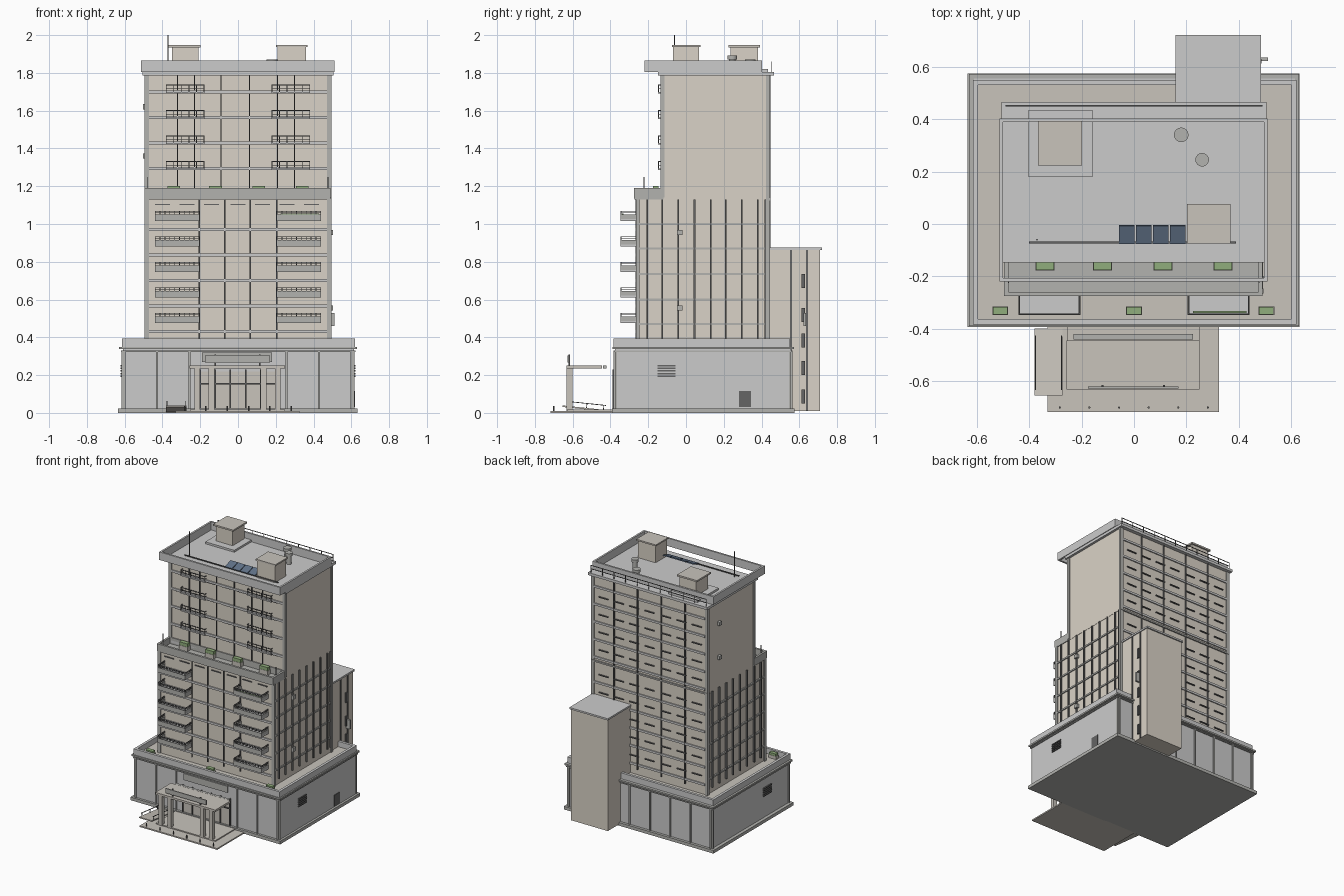
import bpy, bmesh, math
from mathutils import Matrix, Vector


def mat(name, r, g, b):
    m = bpy.data.materials.new(name)
    m.diffuse_color = (r, g, b, 1)
    return m


BEIGE = mat("beige_wall", .70, .65, .57)
STONE = mat("stone", .58, .55, .50)
GREY = mat("grey_panel", .58, .58, .57)
TRIM = mat("trim", .45, .45, .43)
DARK = mat("dark_metal", .13, .13, .13)
GREEN = mat("planting", .28, .42, .2)
BLUE = mat("solar_glass", .12, .17, .25)


def boxes(name, items, m):
    """One object out of many (x0, x1, y0, y1, z0, z1) boxes."""
    bm = bmesh.new()
    for x0, x1, y0, y1, z0, z1 in items:
        c = Vector((x0 + x1, y0 + y1, z0 + z1)) / 2
        s = Matrix.Diagonal((x1 - x0, y1 - y0, z1 - z0, 1))
        bmesh.ops.create_cube(bm, size=1, matrix=Matrix.Translation(c) @ s)
    me = bpy.data.meshes.new(name)
    bm.to_mesh(me)
    bm.free()
    ob = bpy.data.objects.new(name, me)
    me.materials.append(m)
    bpy.context.collection.objects.link(ob)
    return ob


def ring(x0, x1, y0, y1, z0, z1, t):
    """Four walls of a rectangular parapet."""
    return [(x0, x1, y0, y0 + t, z0, z1), (x0, x1, y1 - t, y1, z0, z1),
            (x0, x0 + t, y0 + t, y1 - t, z0, z1), (x1 - t, x1, y0 + t, y1 - t, z0, z1)]


def cyl(name, x, y, z0, z1, r, m, n=16):
    bpy.ops.mesh.primitive_cylinder_add(vertices=n, radius=r, depth=z1 - z0,
                                        location=(x, y, (z0 + z1) / 2))
    ob = bpy.context.object
    ob.name = name
    ob.data.materials.append(m)
    bpy.ops.object.shade_smooth_by_angle()


def railing(x0, x1, y0, y1, z0, z1, n):
    """Front and side rails with balusters, for balconies; y0 is the front."""
    t = .004
    out = []
    for z in (z1 - t, (z0 + z1) / 2):
        out += [(x0, x1, y0, y0 + t, z, z + t), (x0, x0 + t, y0, y1, z, z + t),
                (x1 - t, x1, y0, y1, z, z + t)]
    for i in range(n + 1):
        x = x0 + (x1 - x0 - t) * i / n
        out.append((x, x + t, y0, y0 + t, z0, z1))
    return out


# podium
boxes("podium_body", [(-.61, .615, -.375, .555, .01, .35)], GREY)
boxes("podium_plinth", [(-.635, .632, -.393, .575, 0, .024)], TRIM)
boxes("podium_cornice", ring(-.63, .63, -.39, .572, .338, .35, .03)
      + ring(-.62, .622, -.383, .563, .322, .33, .02), TRIM)
boxes("podium_parapet", ring(-.615, .62, -.383, .55, .345, .395, .02), GREY)
boxes("podium_terrace_floor", [(-.6, .6, -.365, .54, .35, .354)], STONE)

# podium panel ribs, front and back, with corner posts
ribs = []
for i in range(8):
    x = -.6 + i * 1.2 / 7
    ribs.append((x - .005, x + .005, .553, .563, .02, .33))
    if abs(x) > .2:
        ribs.append((x - .005, x + .005, -.383, -.373, .02, .33))
ribs += [(s * .612 - .006, s * .612 + .006, y - .006, y + .006, .02, .33)
         for s in (-1, 1) for y in (-.37, .55)]
boxes("podium_panel_ribs", ribs, TRIM)

# podium right side: louvre and door, left side louvre
boxes("side_louvres", [(s * .617 - .005, s * .617 + .005, -.15, -.055, .19 + i * .014, .198 + i * .014)
                       for i in range(5) for s in (-1, 1)], DARK)
boxes("service_door", [(.61, .62, .28, .345, .03, .115)], DARK)

# entrance doors
boxes("entrance_glazing", [(-.2, .2, -.38, -.37, .024, .22)], STONE)
boxes("entrance_frames", [(x - .004, x + .004, -.388, -.37, .024, .23) for x in
                          (-.2, -.12, -.04, .04, .12, .2)]
      + [(-.2, .2, -.388, -.37, .15, .158)], DARK)

# lower tower
boxes("lower_tower", [(-.482, .485, -.26, .437, .35, 1.14)], BEIGE)
boxes("terrace_parapet", ring(-.495, .49, -.275, -.12, 1.135, 1.19, .016), TRIM)
boxes("terrace_ledge", [(-.492, .49, -.272, -.12, 1.13, 1.142),
                        (-.49, .492, .43, .447, 1.125, 1.137)], TRIM)
boxes("terrace_railing", [(x, x + .004, -.225, -.221, 1.14, 1.25) for x in (-.48, .475)], DARK)

# upper tower
boxes("upper_tower", [(-.485, .487, -.128, .437, 1.13, 1.79)], BEIGE)
boxes("corner_pilasters", [(s * .482 - .012, s * .482 + .012, y - .01, y + .01, z0, z1)
                           for s in (-1, 1) for y, z0, z1 in
                           ((-.256, .35, 1.135), (.434, .35, 1.79), (-.125, 1.14, 1.79))], TRIM)

# side grid of fins and floor bands
grid = []
for s in (-1, 1):
    for y in (-.205, -.125, -.04, .045, .13, .21, .295, .38, .42):
        grid.append((s * .488 - .008, s * .488 + .008, y - .004, y + .004, .395, 1.13))
boxes("side_fins", grid, DARK)
boxes("side_floor_bands", [(s * .486 - .006, s * .486 + .006, -.25, .43, z - .006, z + .006)
                           for s in (-1, 1) for z in (.47, .6, .735, .87, 1.0)], TRIM)
boxes("side_wall_units", [(x - .012, x + .012, y - .014, y + .014, z - .014, z + .014)
                          for x, y, z in ((.492, -.033, .555), (.492, -.033, .955),
                                          (-.492, .3, 1.36), (-.492, .3, 1.62))], TRIM)

# facade floor bands, mullions and window sills
bands, mull, sills = [], [], []
cols = (-.4, -.27, -.14, 0, .13, .26, .39)
for i in range(5):
    z = .43 + i * .135
    bands += [(-.47, .47, -.268, -.255, z - .008, z + .008), (-.47, .47, .43, .445, z - .008, z + .008)]
    sills += [(x - .04, x + .04, -.267, -.255, z + .13, z + .137) for x in cols]
    sills += [(x - .04, x + .04, .43, .446, z + .06, z + .067) for x in cols]
for i in range(5):
    z = 1.16 + i * .135
    bands += [(-.47, .47, -.136, -.125, z - .008, z + .008), (-.47, .47, .43, .445, z - .008, z + .008)]
    if i < 4:
        sills += [(x - .04, x + .04, -.136, -.12, z + .125, z + .132) for x in cols]
        sills += [(x - .04, x + .04, .43, .446, z + .06, z + .067) for x in cols]
for x in (-.205, -.07, .065, .205):
    mull.append((x - .003, x + .003, -.268, -.255, .395, 1.13))
for x in (-.32, -.23, -.09, .06, .21, .3):
    mull.append((x - .003, x + .003, -.136, -.125, 1.14, 1.79))
for x in (-.3, -.1, .1, .3):
    mull.append((x - .004, x + .004, .43, .447, .395, 1.79))
boxes("facade_floor_bands", bands, GREY)
boxes("facade_mullions", mull, DARK)
boxes("window_sills", sills, DARK)

# balconies
slabs, rails, fronts = [], [], []
for s in (-1, 1):
    x0, x1 = sorted((s * .205, s * .44))
    for i in range(5):
        z = .475 + i * .135
        slabs.append((x0, x1, -.345, -.255, z, z + .012))
        fronts += [(x0, x1, -.347, -.341, z, z + .035), (x0, x0 + .006, -.345, -.255, z, z + .035),
                   (x1 - .006, x1, -.345, -.255, z, z + .035)]
        rails += railing(x0, x1, -.346, -.258, z + .03, z + .055, 9)
    x0, x1 = sorted((s * .178, s * .382))
    for i in range(4):
        z = 1.285 + i * .135
        slabs.append((x0, x1, -.147, -.12, z, z + .01))
        rails += railing(x0, x1, -.147, -.125, z, z + .048, 5)
boxes("balcony_slabs", slabs, GREY)
boxes("balcony_fronts", fronts, TRIM)
boxes("balcony_railings", rails, DARK)
boxes("balcony_plants", [(.225, .43, -.34, -.332, 1.03, 1.055)], GREEN)

# planters
boxes("planter_boxes", [(x - .036, x + .036, -.178, -.143, 1.14, 1.175) for x in (-.34, -.12, .11, .34)]
      + [(x - .03, x + .03, -.347, -.314, .35, .378) for x in (-.51, 0, .505)], STONE)
boxes("planter_shrubs", [(x - .034, x + .034, -.176, -.145, 1.17, 1.2) for x in (-.34, -.12, .11, .34)]
      + [(x - .028, x + .028, -.345, -.316, .37, .395) for x in (-.51, 0, .505)], GREEN)

# roof slab, offset parapet and rear railing
boxes("roof_slab", [(-.505, .505, -.147, .465, 1.785, 1.805)], GREY)
boxes("roof_parapet", ring(-.513, .51, -.22, .403, 1.805, 1.866, .014), GREY)
boxes("roof_railing", [(-.49, .49, .449, .453, z, z + .004) for z in (1.83, 1.856)]
      + [(x - .002, x + .002, .449, .453, 1.8, 1.86) for x in [-.488 + i * .0976 for i in range(11)]], DARK)

# rooftop rooms
boxes("roof_room_pad", [(-.403, -.158, .18, .435, 1.805, 1.82)], GREY)
boxes("roof_rooms", [(-.35, -.21, .235, .38, 1.805, 1.935), (.21, .36, -.068, .068, 1.805, 1.94)], BEIGE)
boxes("roof_room_lids", [(-.367, -.198, .224, .392, 1.935, 1.947), (.202, .368, -.075, .076, 1.936, 1.947)], STONE)

# roof vents
for n, x, y, r, h in (("a", .18, .34, .02, 1.85), ("b", .26, .245, .018, 1.87)):
    cyl("vent_stack_" + n, x, y, 1.8, h, r, TRIM)
    cyl("vent_cap_" + n, x, y, h, h + .022, r + .008, TRIM)

# tilted solar panels
for i in range(4):
    p = boxes("solar_panel_%d" % i, [(-.03, .03, -.036, .036, -.004, .004)], BLUE)
    p.location = (-.028 + i * .065, -.04, 1.828)
    p.rotation_euler = (math.radians(18), 0, 0)

# antenna and roof pipe
cyl("antenna", -.37, -.06, 1.8, 2.0, .003, DARK, 8)
boxes("roof_pipe", [(-.4, .39, -.074, -.067, 1.812, 1.819)], DARK)

# rear stair tower with side windows
boxes("stair_tower", [(.165, .477, .43, .71, .01, .865)], BEIGE)
boxes("stair_tower_lid", [(.158, .484, .43, .72, .862, .875)], GREY)
boxes("stair_ribs", [(.472, .483, y - .005, y + .005, .01, .862) for y in (.555, .64)], DARK)
boxes("stair_windows", [(.472, .486, .612, .63, z, z + .075) for z in (.05, .2, .345, .48, .66)], DARK)
boxes("stair_wall_lamp", [(.475, .512, .622, .636, .46, .53)], TRIM)

# forecourt, ramp and bollards
boxes("forecourt", [(-.33, .325, -.717, -.385, 0, .01)], STONE)
boxes("entrance_step", [(-.255, .25, -.63, -.385, .008, .018)], STONE)
ramp = boxes("ramp", [(-.054, .054, -.128, .128, -.004, .004)], STONE)
ramp.location = (-.326, -.527, .022)
ramp.rotation_euler = (math.radians(-6), 0, 0)
rr = boxes("ramp_rails", [(x - .002, x + .002, -.11, .1, .026, .03) for x in (-.05, .05)]
           + [(x - .002, x + .002, y - .002, y + .002, 0, .03) for x in (-.05, .05) for y in (-.1, 0, .09)], DARK)
rr.location, rr.rotation_euler = ramp.location, ramp.rotation_euler
for i in range(6):
    cyl("bollard_%d" % i, -.283 + i * .113, -.7, .005, .036, .004, DARK, 8)

# entrance canopy with blank sign panel
boxes("canopy_roof", [(-.257, .25, -.632, -.445, .236, .252)], STONE)
boxes("canopy_back_panel", [(-.23, .225, -.44, -.42, .235, .25), (-.19, .18, -.385, -.372, .27, .32)], TRIM)
boxes("canopy_columns", [(x - .015, x + .015, -.632, -.602, .005, .24) for x in (-.215, -.14, .135, .21)], STONE)
boxes("canopy_sign_board", [(-.175, .17, -.628, -.62, .268, .303)], TRIM)
boxes("canopy_sign_posts", [(x - .004, x + .004, -.622, -.614, .25, .31) for x in (-.12, .115)], DARK)
